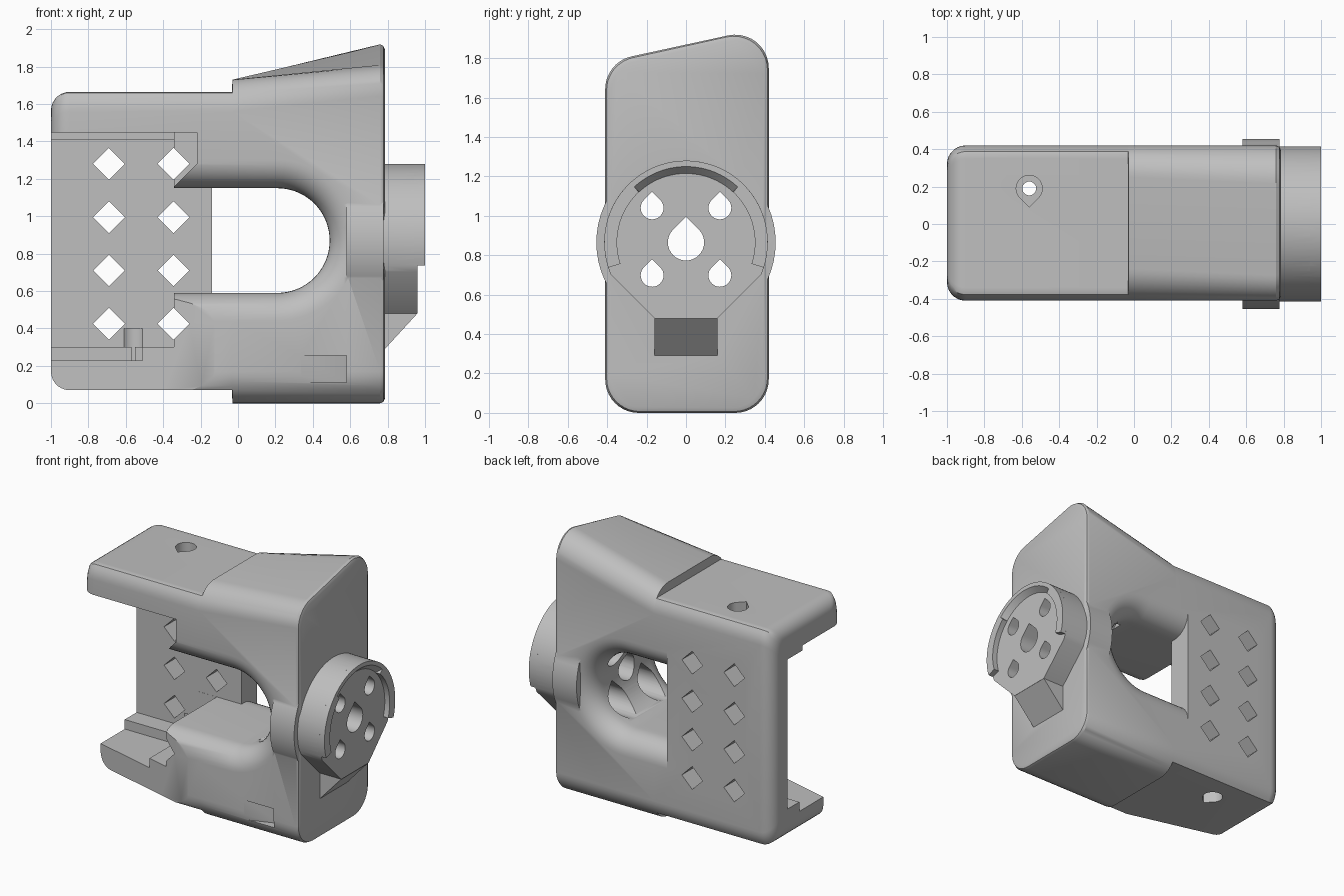
import bpy, bmesh, math
from mathutils import Vector

cube = bpy.data.objects.get("Cube")
if cube:
    bpy.data.objects.remove(cube)

grey = bpy.data.materials.new("plain grey")
grey.use_nodes = True
grey.diffuse_color = (0.52, 0.52, 0.52, 1)
grey.node_tree.nodes["Principled BSDF"].inputs["Base Color"].default_value = grey.diffuse_color


def loft(name, rings, closed=False):
    """Skin a row of matching rings; cap the ends unless closed."""
    bm = bmesh.new()
    rows = [[bm.verts.new(p) for p in ring] for ring in rings]
    n = len(rows[0])
    for a, b in zip(rows, rows[1:]):
        for i in range(n):
            j = (i + 1) % n
            bm.faces.new((a[i], a[j], b[j], b[i]))
    bm.faces.new(rows[0])
    bm.faces.new(rows[-1])
    bmesh.ops.recalc_face_normals(bm, faces=bm.faces)
    mesh = bpy.data.meshes.new(name)
    bm.to_mesh(mesh)
    bm.free()
    mesh.materials.append(grey)
    ob = bpy.data.objects.new(name, mesh)
    bpy.context.scene.collection.objects.link(ob)
    return ob


def place(axis, t, p):
    return {"x": (t, p[0], p[1]), "y": (p[0], t, p[1]), "z": (p[0], p[1], t)}[axis]


def prism(name, axis, pts, a, b):
    return loft(name, [[place(axis, t, p) for p in pts] for t in (a, b)])


def box(name, x, y, z):
    return prism(name, "z", [(x[0], y[0]), (x[1], y[0]), (x[1], y[1]), (x[0], y[1])], *z)


def arc(cx, cy, r, a0, a1, n=32):
    angles = [math.radians(a0 + (a1 - a0) * i / n) for i in range(n + 1)]
    return [(cx + r * math.cos(a), cy + r * math.sin(a)) for a in angles]


def teardrop(cx, cy, r, tip=1):
    pts = arc(cx, cy, r, 135, 405, 24) + [(cx, cy + r * math.sqrt(2))]
    return [(x, cy + (y - cy) * tip) for x, y in pts]


def combine(target, tool, op="DIFFERENCE"):
    """Apply one boolean and remove the tool."""
    mod = target.modifiers.new("join", "BOOLEAN")
    mod.operation, mod.solver, mod.object = op, "EXACT", tool
    bpy.context.view_layer.update()
    graph = bpy.context.evaluated_depsgraph_get()
    mesh = bpy.data.meshes.new_from_object(target.evaluated_get(graph))
    target.modifiers.clear()
    target.data = mesh
    bpy.data.objects.remove(tool)


def section(x, front_top, back_top, d=0, low=0, high=3):
    """Rounded body section, shrunk by d and cut flat at low and high."""
    corners = [Vector(p) for p in ((-0.41 + d, d), (0.42 - d, d),
                                   (0.42 - d, back_top - d), (-0.41 + d, front_top - d))]
    r, pts = 0.17, []
    for i, c in enumerate(corners):
        u = (corners[i - 1] - c).normalized()
        v = (corners[(i + 1) % 4] - c).normalized()
        half = u.angle(v) / 2
        centre = c + (u + v).normalized() * r / math.sin(half)
        a = c + u * r / math.tan(half) - centre
        b = c + v * r / math.tan(half) - centre
        sweep = math.pi - 2 * half
        for k in range(11):
            t = k / 10
            p = centre + (a * math.sin((1 - t) * sweep) + b * math.sin(t * sweep)) / math.sin(sweep)
            pts.append((x, p.x, min(max(p.y, low + d), high - d)))
    return pts


# Body: clipped clamp end, small step, then a flare towards the hub end
rings = []
for i in range(8):
    a = math.pi / 2 * i / 7
    rings.append(section(-0.9 - 0.1 * math.cos(a), 1.73, 1.73, 0.1 * (1 - math.sin(a)), 0.07, 1.665))
rings.append(section(-0.032, 1.73, 1.73, 0, 0.07, 1.665))
rings.append(section(-0.03, 1.73, 1.73))
for x, d in ((0.76, 0), (0.777, 0.007), (0.785, 0.024)):
    rings.append(section(x, 1.78, 1.96, d))
bracket = loft("bracket_body", rings)


# Window through the body with rounded mouths
def window_ring(y, left, off):
    r = 0.28 + off
    pts = [(left, 0.87 - r)] + arc(0.21, 0.87, r, -90, 90) + [(left, 0.87 + r)]
    return [(x, y, z) for x, z in pts]


def window(name, side, left, inner):
    r, face = 0.15, 0.41 if side < 0 else 0.42
    rows = [window_ring(inner, left, 0)]
    for i in range(9):
        a = math.pi / 2 * i / 9
        rows.append(window_ring(side * (face - r + r * math.sin(a)), left, r * (1 - math.cos(a))))
    rows.append(window_ring(side * face, left, r))
    rows.append(window_ring(side * (face + 0.1), left, r))
    return loft(name, rows)


combine(bracket, window("front_window", -1, -0.5, 0.241))
combine(bracket, window("back_window", 1, -0.14, 0.239))

# Open pocket between the plates, with its ledges
combine(bracket, box("pocket", (-1.2, -0.343), (-0.7, 0.24), (0.3, 1.41)))
combine(bracket, box("upper_ledge", (-1.2, -0.343), (-0.7, 0.06), (1.3, 1.447)))
combine(bracket, box("lower_ledge", (-1.2, -0.51), (-0.7, 0.1), (0.23, 0.4)))
combine(bracket, prism("upper_notch", "y", [(-0.4, 1.1), (-0.22, 1.28), (-0.22, 1.447), (-0.4, 1.447)], -0.7, -0.25))

# Slanted front of the lower arm, and a tapered recess
combine(bracket, prism("lower_slant", "z", [(-1.2, -0.13), (-0.12, -0.411), (-0.12, -0.7), (-1.2, -0.7)], -0.1, 0.7))
combine(bracket, prism("front_recess", "z", [(0.28, -0.43), (0.58, -0.43), (0.58, -0.32)], 0.11, 0.255))

# Diamond holes
for x in (-0.69, -0.345):
    for k in range(4):
        z, h = 0.425 + 0.285 * k, 0.085
        combine(bracket, prism("diamond", "y", [(x - h, z), (x, z - h), (x + h, z), (x, z + h)], -0.7, 0.7))

# Screw holes in the plates
combine(bracket, prism("top_bore", "z", teardrop(-0.56, 0.19, 0.07, -1), 1.54, 1.8))
combine(bracket, prism("top_hole", "z", arc(-0.56, 0.19, 0.037, 0, 345, 23), 1.3, 1.6))
combine(bracket, prism("bottom_hole", "z", teardrop(-0.56, 0.19, 0.07, -1), -0.1, 0.4))

# Side bulges, hub and its lower wedge
HZ = 0.865
combine(bracket, prism("bulge", "x", arc(0, HZ, 0.455, 0, 354, 59), 0.58, 0.779), "UNION")
hub = arc(0, HZ, 0.415, -23, 203, 48) + [(-0.16, 0.48), (0.16, 0.48)]
combine(bracket, prism("hub", "x", hub, 0.7, 0.96), "UNION")
wedge = [(0.7, 0.5), (0.959, 0.5), (0.959, 0.48), (0.785, 0.29), (0.7, 0.29)]
combine(bracket, prism("hub_wedge", "y", wedge, -0.16, 0.16), "UNION")

# Raised rim, flared on the inside at the top
rows = []
for deg in [-18 + 5 * i for i in range(13)] + [46.9] + [47 + 4 * i for i in range(22)]\
        + [133, 133.1] + [138 + 5 * i for i in range(13)]:
    lip = 0.385 if 47 <= deg <= 133 else 0.35
    c, s = math.cos(math.radians(deg)), math.sin(math.radians(deg))
    rows.append([(x, r * c, HZ + r * s) for x, r in
                 ((0.94, 0.35), (0.96, 0.35), (1.0, lip), (1.0, 0.415), (0.94, 0.415))])
combine(bracket, loft("hub_rim", rows), "UNION")

# Hub holes with wider bores on the window side
combine(bracket, prism("centre_hole", "x", teardrop(0, HZ, 0.092), 0.3, 1.1))
for y in (-0.172, 0.172):
    for z in (0.698, 1.04):
        combine(bracket, prism("hub_hole", "x", teardrop(y, z, 0.058), 0.3, 1.1))
        combine(bracket, prism("hub_bore", "x", teardrop(y, z, 0.095), 0.3, 0.68))

bracket.data.materials.clear()
bracket.data.materials.append(grey)
for face in bracket.data.polygons:
    face.material_index = 0
bpy.ops.object.select_all(action="DESELECT")
bracket.select_set(True)
bpy.context.view_layer.objects.active = bracket
bpy.ops.object.shade_smooth_by_angle(angle=math.radians(30))
